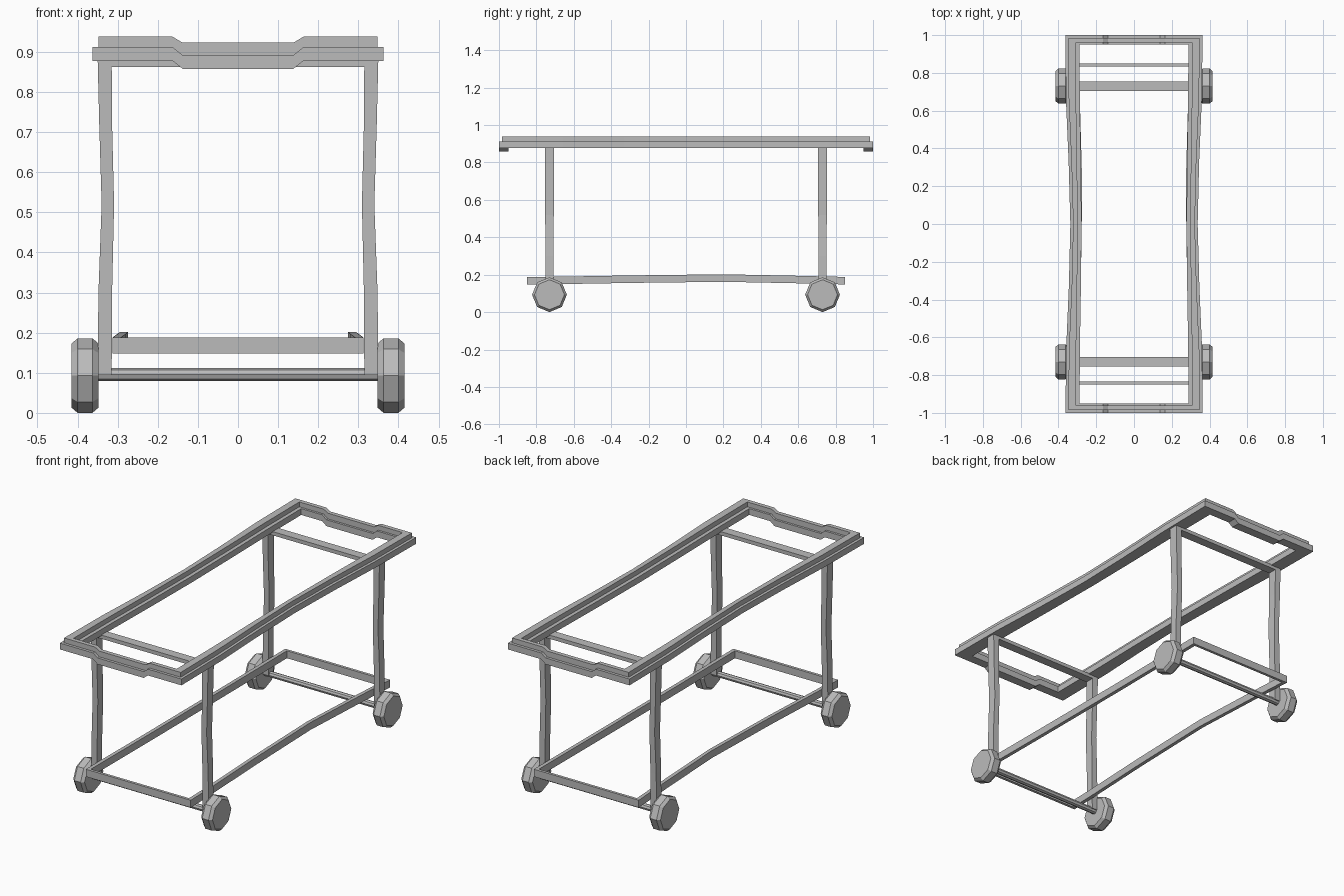
import bpy, bmesh, math

cube = bpy.data.objects.get("Cube")
if cube:
    bpy.data.objects.remove(cube, do_unlink=True)

grey = bpy.data.materials.new("plain_grey")
grey.use_nodes = True
grey.diffuse_color = (0.5, 0.5, 0.5, 1)
grey.node_tree.nodes["Principled BSDF"].inputs["Base Color"].default_value = (0.5, 0.5, 0.5, 1)


def loft(name, sections, closed=False):
    """Bridge equal-length rings of points into one solid."""
    bm = bmesh.new()
    rings = [[bm.verts.new(p) for p in s] for s in sections]
    pairs = list(zip(rings, rings[1:]))
    if closed:
        pairs.append((rings[-1], rings[0]))
    else:
        bm.faces.new(rings[0])
        bm.faces.new(rings[-1])
    for a, b in pairs:
        for i in range(len(a)):
            j = (i + 1) % len(a)
            bm.faces.new((a[i], a[j], b[j], b[i]))
    bmesh.ops.recalc_face_normals(bm, faces=bm.faces)
    mesh = bpy.data.meshes.new(name)
    bm.to_mesh(mesh)
    bm.free()
    mesh.materials.append(grey)
    obj = bpy.data.objects.new(name, mesh)
    bpy.context.collection.objects.link(obj)
    return obj


def box(name, x, y, z):
    return loft(name, [[(u, y[0], z[0]), (u, y[1], z[0]), (u, y[1], z[1]), (u, y[0], z[1])] for u in x])


def lathe_x(name, rings, y, z, sides=8):
    """Faceted solid around an axis along x; rings are (x, radius)."""
    angles = [2 * math.pi * i / sides for i in range(sides)]
    return loft(name, [[(x, y + r * math.cos(a), z + r * math.sin(a)) for a in angles] for x, r in rings])


# Table rim: two stacked rings with pinched long sides and dipped short ends
def rim(name, outer, inner, z0, z1, dips):
    (ox, oy), (ix, iy) = outer, inner
    half = [(ox, -oy, ix, -iy, 0, 0)]
    for y, pinch in ((-0.66, 0.1), (-0.33, 0.65), (0, 1), (0.33, 0.7), (0.66, 0.15)):
        half.append((ox - 0.026 * pinch, y, ix - 0.01 * pinch, y, 0, 0))
    half.append((ox, oy, ix, iy, 0, 0))
    for x, d in ((0.163, 0), (0.138, 1), (-0.138, 1), (-0.163, 0)):
        half.append((x, oy, x, iy, dips[0] * d, dips[1] * d))
    stations = half + [(-a, -b, -c, -d, e, f) for a, b, c, d, e, f in half]
    loft(name, [[(a, b, z0 - e), (a, b, z1 - f), (c, d, z1 - f), (c, d, z0 - e)]
                for a, b, c, d, e, f in stations], closed=True)


rim("rim_lower", (0.363, 1.0), (0.288, 0.95), 0.878, 0.912, (0.02, 0.02))
rim("rim_upper", (0.348, 0.985), (0.308, 0.962), 0.912, 0.938, (0.02, 0.015))

for side, s in (("left", 1), ("right", -1)):
    # Lower side rail, bowed inward and upward
    rail = []
    for y, bow, lift in ((-0.85, 0, 0), (-0.7, 0.002, 0.001), (-0.3, 0.012, 0.008),
                         (0.2, 0.019, 0.014), (0.6, 0.008, 0.006), (0.85, 0, 0)):
        a, b = s * (0.313 - bow), s * (0.293 - bow)
        rail.append([(a, y, 0.148 + lift), (b, y, 0.148 + lift), (b, y, 0.188 + lift), (a, y, 0.188 + lift)])
    loft("lower_rail_" + side, rail)

    for end, e in (("front", -1), ("back", 1)):
        # Slightly bent leg
        leg = []
        for z, a, b, w in ((0.095, 0.315, 0.35, 0.021), (0.3, 0.314, 0.348, 0.021),
                           (0.52, 0.309, 0.34, 0.023), (0.72, 0.314, 0.346, 0.024),
                           (0.885, 0.315, 0.35, 0.025)):
            leg.append([(s * a, e * 0.73 - w, z), (s * b, e * 0.73 - w, z),
                        (s * b, e * 0.73 + w, z), (s * a, e * 0.73 + w, z)])
        loft(f"leg_{end}_{side}", leg)
        # Chamfered eight-sided wheel
        lathe_x(f"wheel_{end}_{side}", [(s * 0.348, 0.08), (s * 0.363, 0.093),
                                        (s * 0.4, 0.093), (s * 0.415, 0.08)], e * 0.73, 0.093)

# Cross members at each end
for end, e in (("front", -1), ("back", 1)):
    lathe_x("axle_" + end, [(-0.35, 0.016), (0.35, 0.016)], e * 0.73, 0.096)
    box("upper_crossbar_" + end, (-0.32, 0.32), (e * 0.73 - 0.025, e * 0.73 + 0.025), (0.862, 0.882))
    box("lower_end_bar_" + end, (-0.313, 0.313), (e * 0.85, e * 0.835), (0.148, 0.188))
